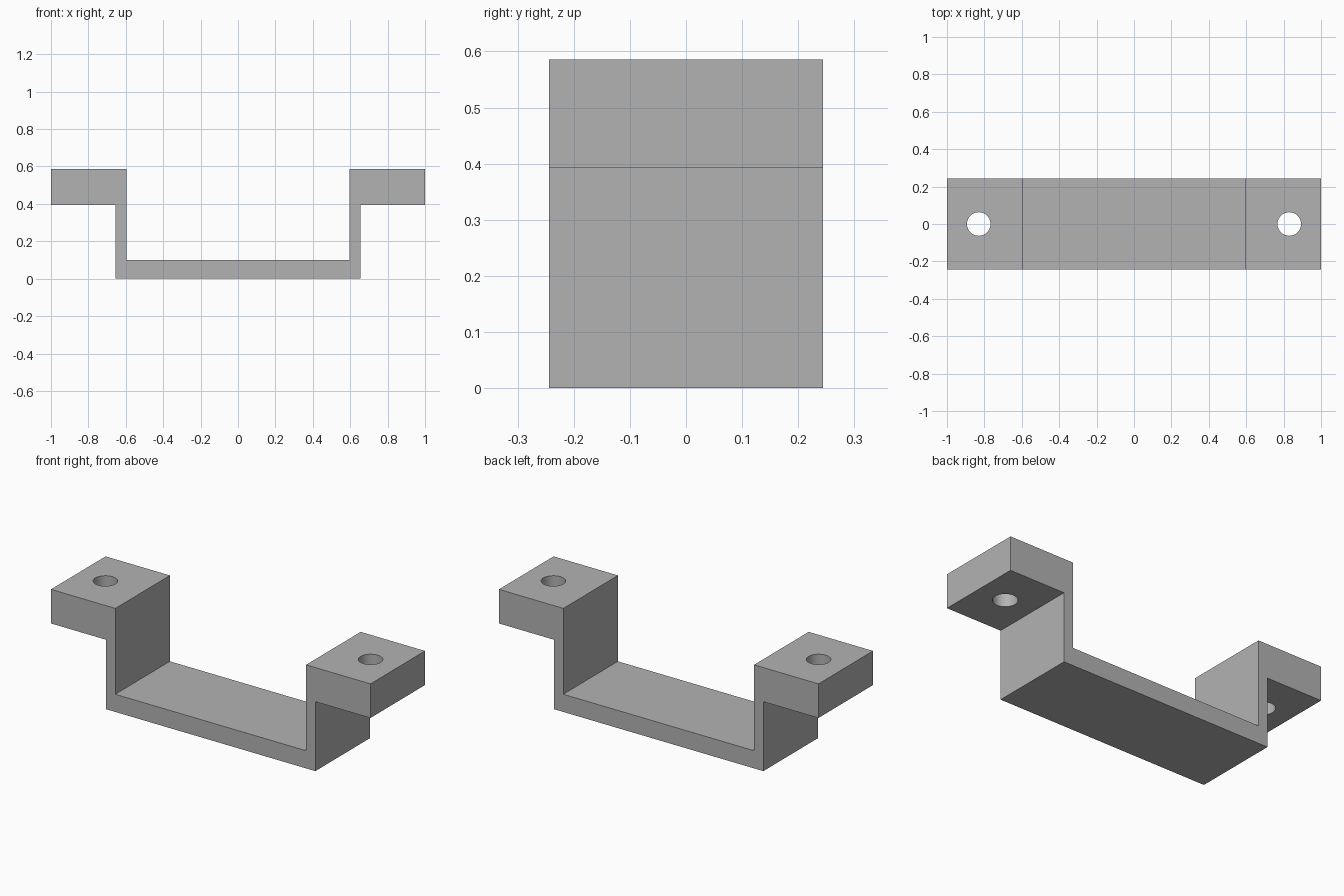
import bpy, bmesh

cube = bpy.data.objects.get("Cube")
if cube:
    bpy.data.objects.remove(cube, do_unlink=True)

HALF_DEPTH = 0.244
HOLE_X, HOLE_RADIUS = 0.83, 0.063

grey = bpy.data.materials.new("plain grey")
grey.use_nodes = True
colour = (0.45, 0.45, 0.45, 1)
grey.diffuse_color = colour
grey.node_tree.nodes["Principled BSDF"].inputs["Base Color"].default_value = colour

# Bracket: right half of the stepped profile, mirrored and extruded
half = [(0.655, 0), (0.655, 0.393), (1, 0.393), (1, 0.586), (0.597, 0.586), (0.597, 0.1)]
profile = half + [(-x, z) for x, z in reversed(half)]
bm = bmesh.new()
face = bm.faces.new([bm.verts.new((x, -HALF_DEPTH, z)) for x, z in profile])
extruded = bmesh.ops.extrude_face_region(bm, geom=[face])["geom"]
bmesh.ops.translate(bm, vec=(0, 2 * HALF_DEPTH, 0),
                    verts=[v for v in extruded if isinstance(v, bmesh.types.BMVert)])
bmesh.ops.recalc_face_normals(bm, faces=bm.faces[:])
mesh = bpy.data.meshes.new("bracket")
bm.to_mesh(mesh)
bm.free()
mesh.materials.append(grey)
bracket = bpy.data.objects.new("bracket", mesh)
bpy.context.collection.objects.link(bracket)

# Screw holes through both flanges
cutters = []
for side, name in ((-1, "right_hole_cutter"), (1, "left_hole_cutter")):
    bpy.ops.mesh.primitive_cylinder_add(vertices=48, radius=HOLE_RADIUS, depth=0.4,
                                        location=(side * HOLE_X, 0, 0.49))
    cutter = bpy.context.object
    cutter.name = name
    cutter.data.materials.append(grey)
    cutter.hide_render = True
    cut = bracket.modifiers.new("screw hole", 'BOOLEAN')
    cut.operation = 'DIFFERENCE'
    cut.solver = 'EXACT'
    cut.object = cutter
    cutters.append(cutter)

# Apply the cuts, drop the cutters and smooth the hole walls
bpy.ops.object.select_all(action='DESELECT')
bracket.select_set(True)
bpy.context.view_layer.objects.active = bracket
for modifier in list(bracket.modifiers):
    bpy.ops.object.modifier_apply(modifier=modifier.name)
for cutter in cutters:
    bpy.data.objects.remove(cutter, do_unlink=True)
bpy.ops.object.shade_smooth_by_angle()
